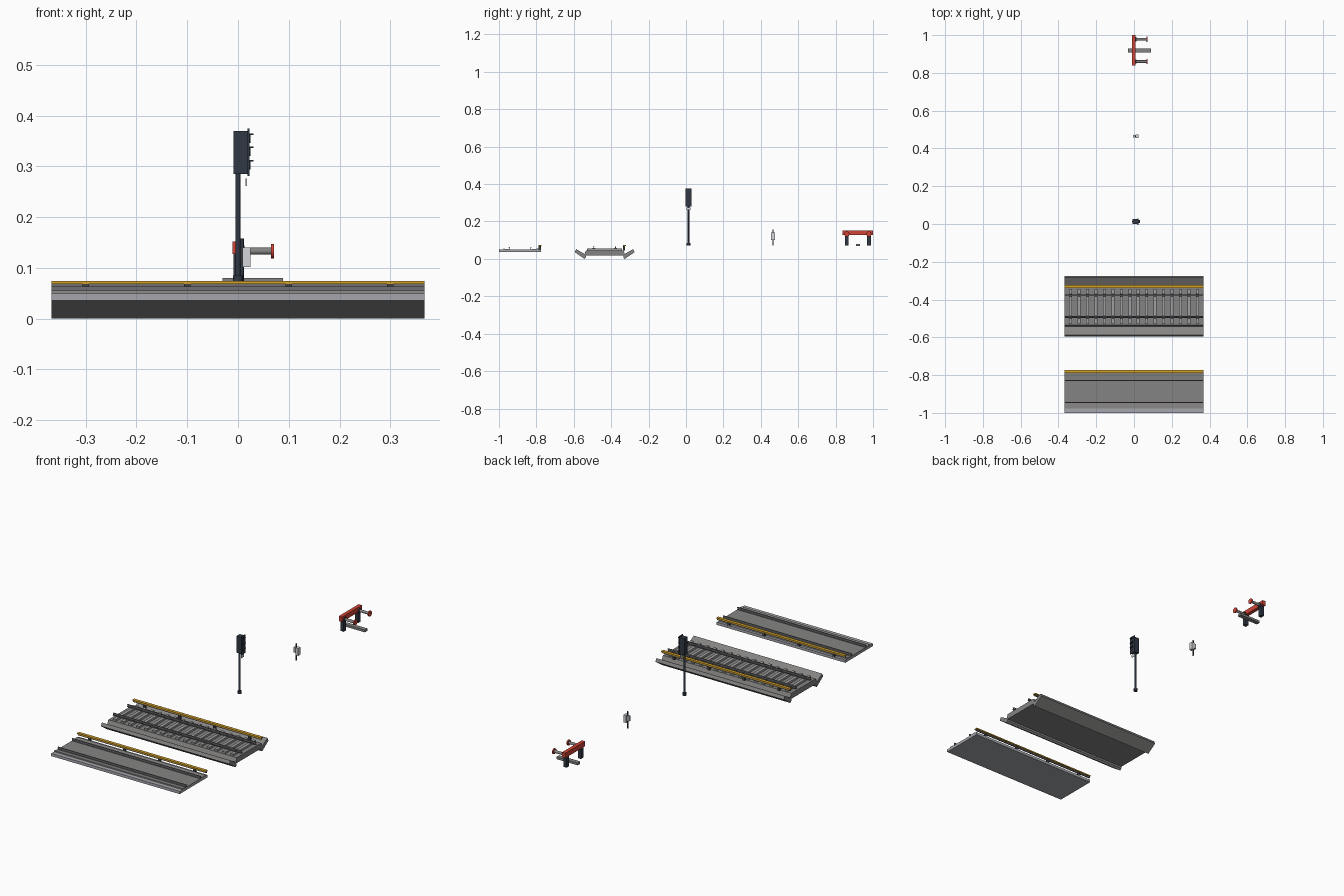
import bpy, bmesh, math
from mathutils import Matrix, Vector

cube = bpy.data.objects.get("Cube")
if cube:
    bpy.data.objects.remove(cube, do_unlink=True)


def material(name, *rgb):
    lin = [((c / 255 + 0.055) / 1.055) ** 2.4 for c in rgb]
    m = bpy.data.materials.new(name)
    m.use_nodes = True
    m.diffuse_color = (*lin, 1)
    m.node_tree.nodes["Principled BSDF"].inputs["Base Color"].default_value = (*lin, 1)
    return m


BALLAST = material("ballast grey", 133, 132, 131)
CONCRETE = material("pale concrete", 166, 167, 173)
SLEEPER = material("sleeper grey", 160, 160, 160)
RAIL = material("rail steel", 112, 112, 116)
STEEL = material("dark steel", 66, 66, 70)
YELLOW = material("cover yellow", 212, 162, 40)
NAVY = material("signal navy", 48, 56, 68)
RED = material("buffer red", 208, 68, 54)
WHITE = material("cabinet white", 212, 214, 218)


def finish(name, bm, mat):
    bmesh.ops.recalc_face_normals(bm, faces=bm.faces)
    me = bpy.data.meshes.new(name)
    bm.to_mesh(me)
    bm.free()
    me.materials.append(mat)
    ob = bpy.data.objects.new(name, me)
    bpy.context.collection.objects.link(ob)
    return ob


def boxes(name, mat, spans):
    """Boxes given as (x0, x1), (y0, y1), (z0, z1) spans, joined in one object."""
    bm = bmesh.new()
    for span in spans:
        mid = Vector([(a + b) / 2 for a, b in span])
        size = Vector([b - a for a, b in span])
        bmesh.ops.create_cube(bm, size=1, matrix=Matrix.Translation(mid) @ Matrix.Diagonal((*size, 1)))
    return finish(name, bm, mat)


def rod(name, mat, start, end, radius, sides=16):
    a, b = Vector(start), Vector(end)
    bm = bmesh.new()
    turn = (b - a).to_track_quat('Z', 'Y').to_matrix().to_4x4()
    bmesh.ops.create_cone(bm, cap_ends=True, segments=sides, radius1=radius, radius2=radius,
                          depth=(b - a).length, matrix=Matrix.Translation((a + b) / 2) @ turn)
    ob = finish(name, bm, mat)
    for p in ob.data.polygons:
        p.use_smooth = len(p.vertices) == 4
    return ob


def extrude_x(name, mat, profile, half):
    """Sweep a closed (y, z) profile along x."""
    bm = bmesh.new()
    face = bm.faces.new([bm.verts.new((-half, y, z)) for y, z in profile])
    out = bmesh.ops.extrude_face_region(bm, geom=[face])
    bmesh.ops.translate(bm, vec=(2 * half, 0, 0),
                        verts=[g for g in out["geom"] if isinstance(g, bmesh.types.BMVert)])
    return finish(name, bm, mat)


HALF = 0.367
LONG = (-HALF, HALF)


# Running rails and covered power rail, shared by both track pieces
def rails(label, centre, base, width, power_y):
    for side, y in (("near", centre - 0.058), ("far", centre + 0.058)):
        boxes(f"{label}_{side}_rail", RAIL, [
            (LONG, (y - width, y + width), (base, base + 0.003)),
            (LONG, (y - 0.0015, y + 0.0015), (base + 0.003, base + 0.009)),
            (LONG, (y - 0.003, y + 0.003), (base + 0.009, base + 0.012))])
    boxes(f"{label}_power_rail", RAIL, [(LONG, (power_y - 0.003, power_y + 0.003), (0.061, 0.068))])
    boxes(f"{label}_power_rail_cover", YELLOW, [(LONG, (power_y - 0.008, power_y + 0.008), (0.068, 0.074))])
    boxes(f"{label}_power_rail_brackets", STEEL, [
        ((x - 0.006, x + 0.006), (power_y - 0.008, power_y + 0.005), (0.045, 0.068))
        for x in (-0.3, -0.1, 0.1, 0.3)])


# Slab track: pale base with a shallow dished track bed
boxes("slab_base", CONCRETE, [(LONG, (-1.0, -0.775), (0.036, 0.05))])
extrude_x("slab_track_bed", BALLAST,
          [(-0.978, 0.046), (-0.976, 0.055), (-0.945, 0.051),
           (-0.829, 0.051), (-0.79, 0.055), (-0.787, 0.046)], HALF)
rails("slab", -0.887, 0.051, 0.003, -0.78)

# Ballasted track: raised deck between two upturned shoulders
CENTRE = -0.435
extrude_x("ballast_deck", BALLAST,
          [(-0.542, 0.018), (-0.542, 0.028), (-0.534, 0.046),
           (-0.336, 0.046), (-0.328, 0.028), (-0.328, 0.018)], HALF)
for name, s in (("near_shoulder", -1), ("far_shoulder", 1)):
    extrude_x(name, BALLAST, [(CENTRE + s * d, z) for d, z in
                              ((0.16, 0.036), (0.152, 0.052), (0.1, 0.022), (0.1, 0.008), (0.108, 0.0))], HALF)
ties = [(i - 7.5) * 0.0447 for i in range(16)]
boxes("sleepers", SLEEPER, [((x - 0.008, x + 0.008), (-0.53, -0.343), (0.04, 0.056)) for x in ties])
boxes("rail_chairs", STEEL, [((x - 0.006, x + 0.006), (y - 0.009, y + 0.009), (0.055, 0.058))
                             for x in ties for y in (CENTRE - 0.058, CENTRE + 0.058)])
rails("ballast", CENTRE, 0.054, 0.005, -0.33)

# Colour light signal facing +x
SY = 0.013
rod("signal_mast", NAVY, (0, SY, 0.073), (0, SY, 0.29), 0.005)
rod("signal_foot", NAVY, (0, SY, 0.072), (0, SY, 0.085), 0.01)
boxes("signal_head", NAVY, [((-0.009, 0.019), (SY - 0.014, SY + 0.014), (0.285, 0.37))])
boxes("signal_front_plate", NAVY, [((0.019, 0.023), (SY - 0.017, SY + 0.017), (0.281, 0.375))])
for z in (0.363, 0.337, 0.311):
    rod("signal_lens", NAVY, (0.022, SY, z - 0.009), (0.0245, SY, z - 0.009), 0.008)
    boxes("signal_hood", NAVY, [((0.022, 0.031), (SY - 0.009, SY + 0.009), (z - 0.001, z + 0.002))])
boxes("signal_number_plate", WHITE, [((0.015, 0.018), (SY - 0.011, SY + 0.011), (0.261, 0.276))])

# Lineside cabinet on a post
CY = 0.465
rod("cabinet_post", NAVY, (0.008, CY, 0.072), (0.008, CY, 0.158), 0.0035, 12)
boxes("cabinet", WHITE, [((0.009, 0.025), (CY - 0.01, CY + 0.01), (0.102, 0.14)),
                         ((-0.005, 0.006), (CY - 0.007, CY + 0.007), (0.112, 0.138))])

# Buffer stop facing +x
boxes("buffer_beam", RED, [((-0.011, 0.008), (0.838, 1.0), (0.127, 0.152))])
boxes("buffer_foot_plank", BALLAST, [((-0.031, 0.089), (0.908, 0.93), (0.068, 0.08))])
for y in (0.86, 0.978):
    boxes("buffer_leg", NAVY, [((-0.009, 0.009), (y - 0.01, y + 0.01), (0.072, 0.132))])
    rod("buffer_arm", BALLAST, (0.006, y, 0.133), (0.066, y, 0.133), 0.007)
    rod("buffer_collar", NAVY, (0.007, y, 0.133), (0.013, y, 0.133), 0.011)
    rod("buffer_disc", RED, (0.065, y, 0.133), (0.071, y, 0.133), 0.014, 24)
